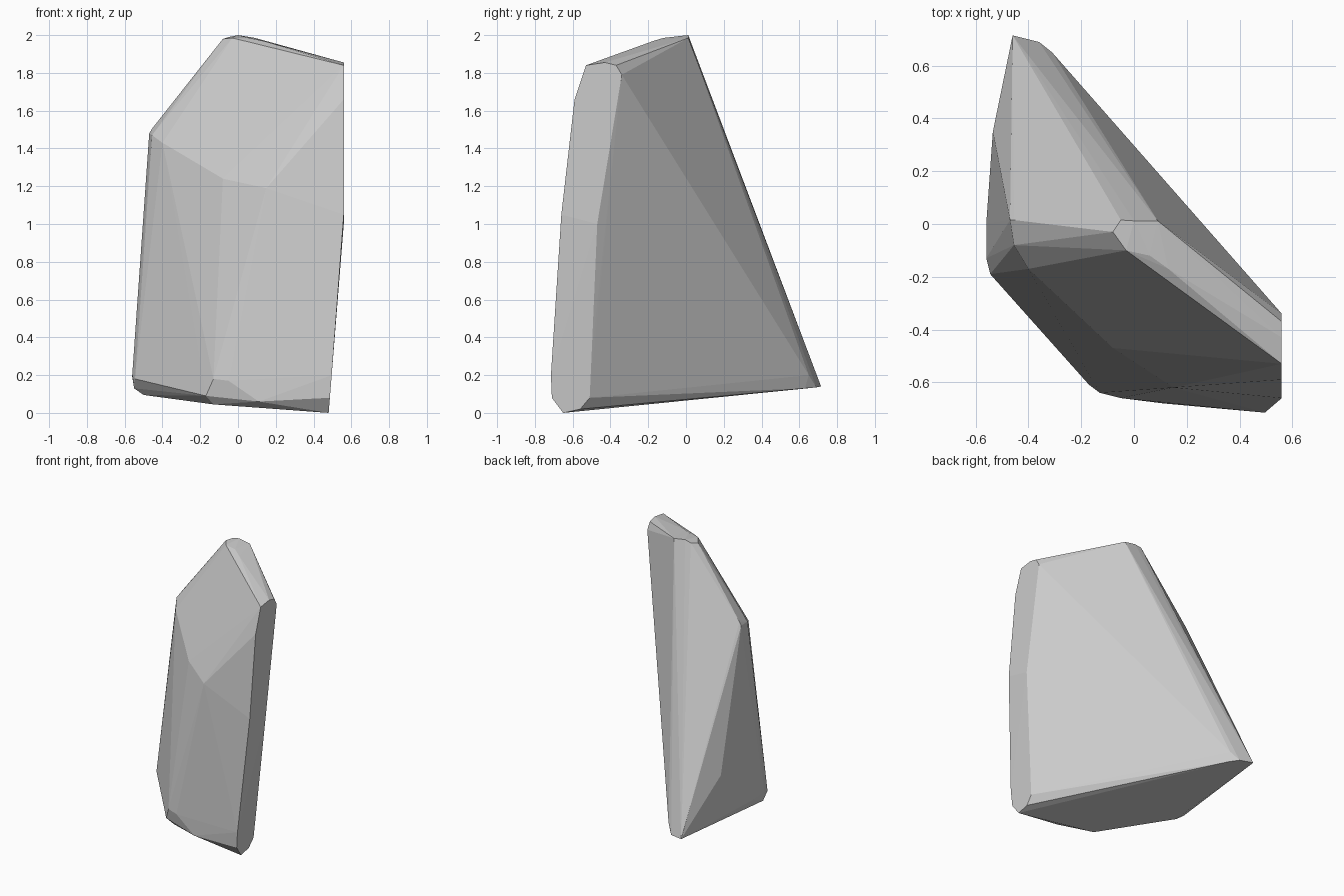
import bpy, bmesh

# Right cut face: profile in (y, z); it is upright above z = 1 and leans in below
right_profile = [(-.53, 1.84), (-.43, 1.855), (-.37, 1.84), (-.34, 1.79), (-.47, 1.0),
                 (-.50, .30), (-.51, .08), (-.56, .02), (-.65, .0), (-.71, .08),
                 (-.715, .2), (-.66, 1.05), (-.59, 1.66)]
right_face = [(min(.56, .48 + .08 * z), y, z) for y, z in right_profile]

# Crown of the stone: back edge, then the rounded front edge
crown = [(-.05, .015, 1.99), (.0, .012, 2.0), (.09, .012, 1.985), (-.08, -.03, 1.98),
         (-.03, -.10, 1.985), (.06, -.12, 1.985), (.13, -.17, 1.97)]

# Left shoulder and the crease across the front
shoulder = [(-.47, .015, 1.48), (-.455, .015, 1.505), (-.455, -.08, 1.47),
            (-.40, -.17, 1.43), (-.08, -.47, 1.24), (.15, -.62, 1.19)]

# Base rim: left side, front chipped edge and the pointed back corner
left_rim = [(-.56, -.13, .20), (-.56, .0, .19), (-.545, -.19, .18), (-.55, -.13, .13),
            (-.50, -.15, .095), (-.535, .35, .50)]
front_rim = [(.11, -.68, .06), (-.05, -.66, .17), (-.13, -.64, .18),
             (-.17, -.61, .09), (-.13, -.58, .045)]
back_corner = [(-.46, .715, .14), (-.36, .69, .135), (-.31, .65, .20), (-.31, .63, .13)]

# The stone is the convex skin around all the edge points
bm = bmesh.new()
for p in right_face + crown + shoulder + left_rim + front_rim + back_corner:
    bm.verts.new(p)
hull = bmesh.ops.convex_hull(bm, input=bm.verts[:])
loose = [v for v in bm.verts if not v.link_faces]
bmesh.ops.delete(bm, geom=loose, context='VERTS')
bmesh.ops.recalc_face_normals(bm, faces=bm.faces[:])

mesh = bpy.data.meshes.new("rock")
bm.to_mesh(mesh)
bm.free()
rock = bpy.data.objects.new("rock", mesh)
bpy.context.collection.objects.link(rock)
